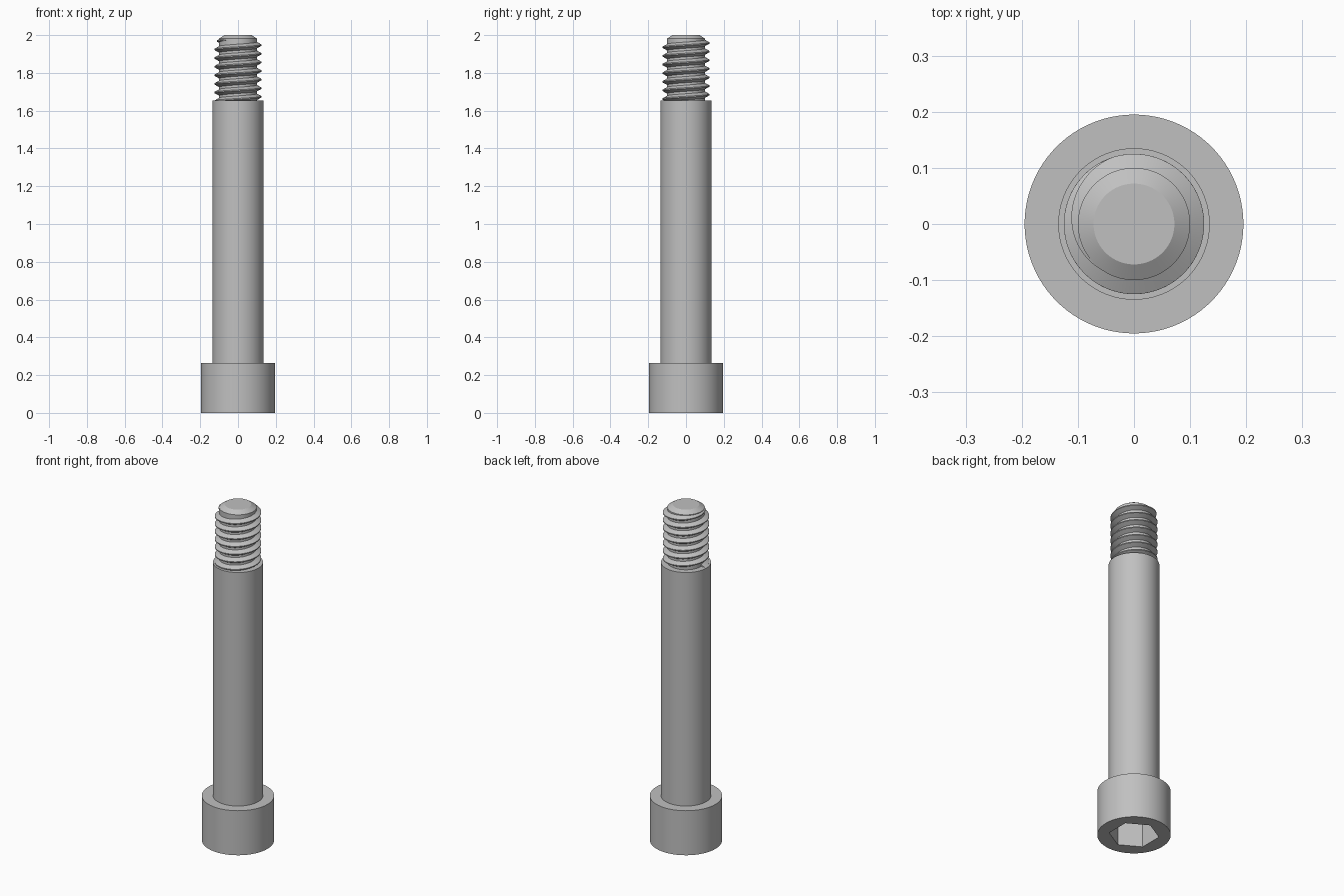
import bpy, bmesh, math

SEG = 96

cube = bpy.data.objects.get("Cube")
if cube:
    bpy.data.objects.remove(cube, do_unlink=True)

steel = bpy.data.materials.new("grey steel")
steel.use_nodes = True
grey = (0.53, 0.53, 0.53, 1)
steel.diffuse_color = grey
steel.node_tree.nodes["Principled BSDF"].inputs["Base Color"].default_value = grey


def loft(name, rings):
    """Skin a list of closed vertex rings and cap both ends."""
    bm = bmesh.new()
    loops = [[bm.verts.new(p) for p in ring] for ring in rings]
    for a, b in zip(loops, loops[1:]):
        n = len(a)
        for i in range(n):
            bm.faces.new((a[i], a[(i + 1) % n], b[(i + 1) % n], b[i]))
    bm.faces.new(loops[0])
    bm.faces.new(loops[-1])
    bmesh.ops.recalc_face_normals(bm, faces=bm.faces)
    mesh = bpy.data.meshes.new(name)
    bm.to_mesh(mesh)
    bm.free()
    mesh.materials.append(steel)
    obj = bpy.data.objects.new(name, mesh)
    bpy.context.collection.objects.link(obj)
    bpy.ops.object.select_all(action='DESELECT')
    bpy.context.view_layer.objects.active = obj
    obj.select_set(True)
    bpy.ops.object.shade_smooth_by_angle(angle=math.radians(25))
    return obj


def polar(r, a, z):
    return (r * math.cos(a), r * math.sin(a), z)


def circle(r, z):
    return [polar(r, math.tau * i / SEG, z) for i in range(SEG)]


def hexagon(r, z):
    """Hexagon with corners on +y and -y, sampled like the circles."""
    ring = []
    for i in range(SEG):
        a = math.tau * i / SEG
        off = (a + math.pi / 6) % (math.pi / 3) - math.pi / 6
        ring.append(polar(r * math.cos(math.pi / 6) / math.cos(off), a, z))
    return ring


# Head with hex socket, shoulder and chamfered core in one lofted body
loft("bolt_body", [
    hexagon(0.134, 0.14), hexagon(0.134, 0),
    circle(0.195, 0), circle(0.195, 0.265),
    circle(0.135, 0.265), circle(0.135, 1.655),
    circle(0.1, 1.655), circle(0.1, 1.982), circle(0.072, 2.0),
])

# Right-hand helical thread, fading out at the tip
PITCH, ROOT, CREST = 0.0456, 0.099, 0.125
start, end, fade = -6.5 * math.tau, math.radians(240), math.radians(130)
steps = 7 * 72
rings = []
for i in range(steps + 1):
    a = start + (end - start) * i / steps
    z = 1.947 + PITCH * a / math.tau
    k = min(1, (end - a) / fade)
    r = ROOT + (CREST - ROOT) * max(k, 0.04)
    base = PITCH * (0.0625 + 0.3125 * max(k, 0.04))
    tip = PITCH * 0.0625
    rings.append([polar(ROOT, a, z - base), polar(r, a, z - tip),
                  polar(r, a, z + tip), polar(ROOT, a, z + base)])
loft("thread", rings)
